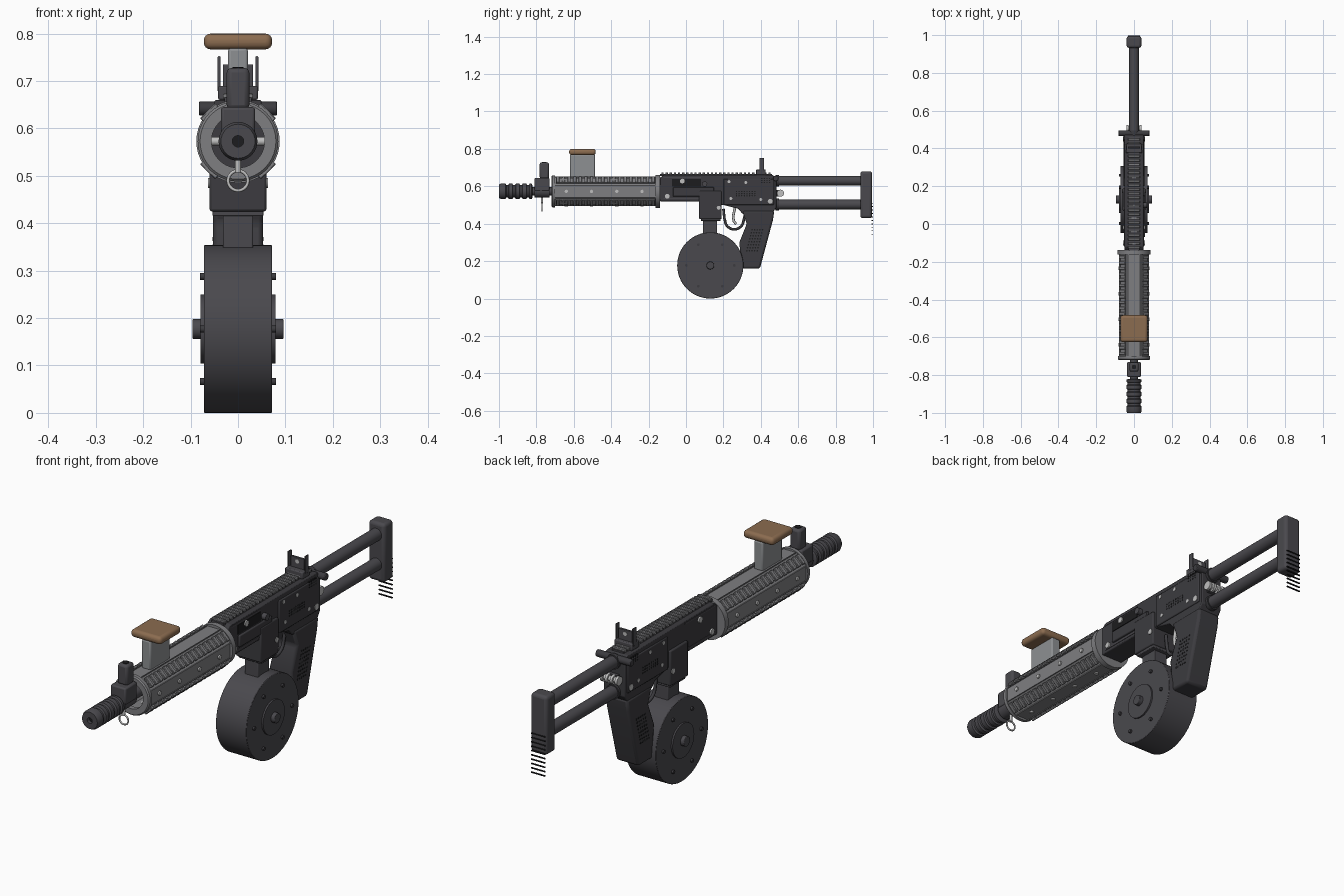
import bpy, bmesh, math
from mathutils import Matrix, Vector

if "Cube" in bpy.data.objects:
    bpy.data.objects.remove(bpy.data.objects["Cube"])


def material(name, r, g, b):
    m = bpy.data.materials.new(name)
    m.use_nodes = True
    m.diffuse_color = (r, g, b, 1)
    m.node_tree.nodes["Principled BSDF"].inputs["Base Color"].default_value = (r, g, b, 1)
    return m


DARK = material("dark gunmetal", .068, .066, .075)
BLACK = material("black steel", .045, .044, .05)
HOLE = material("bore black", .012, .012, .013)
GREY = material("grey metal", .21, .21, .22)
PALE = material("pale grey metal", .27, .28, .29)
SILVER = material("silver", .52, .52, .52)
WOOD = material("wood", .26, .15, .08)
AXIS = {"x": Matrix.Rotation(math.pi / 2, 4, "Y"),
        "y": Matrix.Rotation(-math.pi / 2, 4, "X"), "z": Matrix()}
BORE = .573


def finish(name, bm, mat, bevel=0, segments=2):
    bmesh.ops.recalc_face_normals(bm, faces=bm.faces)
    mesh = bpy.data.meshes.new(name)
    bm.to_mesh(mesh)
    bm.free()
    mesh.materials.append(mat)
    ob = bpy.data.objects.new(name, mesh)
    bpy.context.collection.objects.link(ob)
    if bevel:
        mod = ob.modifiers.new("Bevel", "BEVEL")
        mod.width, mod.segments = bevel, segments
    bpy.ops.object.select_all(action="DESELECT")
    ob.select_set(True)
    bpy.context.view_layer.objects.active = ob
    bpy.ops.object.shade_smooth_by_angle(angle=math.radians(35))
    return ob


def boxes(name, items, mat, bevel=0, segments=2):
    """Boxes given as (centre, size, roll about y round the bore)."""
    bm = bmesh.new()
    for c, s, roll in items:
        m = Matrix.Translation(c) @ Matrix.Diagonal((*s, 1))
        pivot = Matrix.Translation((0, 0, BORE))
        m = pivot @ Matrix.Rotation(roll, 4, "Y") @ pivot.inverted() @ m
        bmesh.ops.create_cube(bm, size=1, matrix=m)
    return finish(name, bm, mat, bevel, segments)


def box(name, x, y, z, mat, bevel=0, segments=2):
    """Box from its three ranges."""
    r = (x, y, z)
    return boxes(name, [([(a + b) / 2 for a, b in r], [b - a for a, b in r], 0)], mat, bevel, segments)


def rods(name, axis, centres, r, length, mat, sides=24, bevel=0):
    bm = bmesh.new()
    for c in centres:
        bmesh.ops.create_cone(bm, cap_ends=True, segments=sides, radius1=r, radius2=r, depth=length,
                              matrix=Matrix.Translation(c) @ AXIS[axis])
    return finish(name, bm, mat, bevel)


def prism(name, outline, half, mat, bevel=0):
    """Side outline in (y, z), extruded across x."""
    bm = bmesh.new()
    f = bm.faces.new([bm.verts.new((-half, y, z)) for y, z in outline])
    ext = bmesh.ops.extrude_face_region(bm, geom=[f])["geom"]
    bmesh.ops.translate(bm, vec=(2 * half, 0, 0), verts=[v for v in ext if isinstance(v, bmesh.types.BMVert)])
    return finish(name, bm, mat, bevel)


def lathe(name, profile, mat, sides=32, turn=0, z=BORE):
    """Closed (y, radius) profile turned about the bore axis."""
    bm = bmesh.new()
    rings = []
    for i in range(sides):
        a = turn + math.tau * i / sides
        rings.append([bm.verts.new((r * math.cos(a), y, z + r * math.sin(a))) for y, r in profile])
    n = len(profile)
    for i in range(sides):
        p, q = rings[i], rings[(i + 1) % sides]
        for j in range(n):
            bm.faces.new((p[j], p[(j + 1) % n], q[(j + 1) % n], q[j]))
    return finish(name, bm, mat)


def wire(name, points, r, mat, cyclic=False):
    cu = bpy.data.curves.new(name, "CURVE")
    cu.dimensions, cu.bevel_depth, cu.bevel_resolution = "3D", r, 2
    s = cu.splines.new("POLY")
    s.points.add(len(points) - 1)
    for p, c in zip(s.points, points):
        p.co = (*c, 1)
    s.use_cyclic_u = cyclic
    cu.materials.append(mat)
    bpy.context.collection.objects.link(bpy.data.objects.new(name, cu))


# Muzzle device with ribs, and barrel
profile = [(-1, .012), (-1, .036), (-.99, .041)]
for i in range(4):
    y = -.965 + i * .037
    profile += [(y, .041), (y + .004, .034), (y + .014, .034), (y + .018, .041)]
profile += [(-.825, .041), (-.82, .03), (-.82, .012)]
lathe("muzzle_brake", profile, DARK)
rods("bore", "y", [(0, -.9, BORE)], .0125, .17, HOLE)
rods("barrel", "y", [(0, -.45, BORE)], .022, .8, DARK)

# Front sight and pull ring
box("front_sight_block", (-.036, .036), (-.81, -.73), (.575, .645), DARK, .006)
rods("front_sight_collar", "y", [(0, -.77, BORE)], .034, .08, DARK)
box("front_sight_tower", (-.024, .024), (-.782, -.732), (.64, .728), DARK, .01)
rods("front_sight_hole", "z", [(0, -.757, .728)], .012, .004, HOLE)
wire("pull_ring", [(.021 * math.cos(i * math.tau / 24), -.77, .49 + .021 * math.sin(i * math.tau / 24))
                   for i in range(24)], .0035, SILVER, True)
rods("ring_pin", "z", [(0, -.77, .525)], .006, .035, SILVER)

# Eight-sided handguard with four diagonal toothed rails
k = 1 / math.cos(math.pi / 8)
lathe("handguard", [(-.71, .06 * k), (-.71, .076 * k), (-.15, .076 * k), (-.15, .06 * k)], GREY, 8, math.pi / 8)
lathe("handguard_front_ring", [(-.72, .056), (-.72, .08), (-.715, .085), (-.70, .085), (-.70, .056)], GREY, 40)
lathe("handguard_rear_ring", [(-.162, .03), (-.162, .088), (-.138, .088), (-.138, .03)], GREY, 40)
rods("handguard_back_wall", "y", [(0, -.55, BORE)], .065, .02, BLACK)
rolls = [math.radians(45 + 90 * i) for i in range(4)]
boxes("handguard_rails", [((0, -.43, BORE + .078), (.034, .53, .012), a) for a in rolls], GREY)
boxes("handguard_rail_teeth", [((0, -.685 + i * .03, BORE + .085), (.045, .017, .012), a)
                               for a in rolls for i in range(18)], GREY, .002, 1)
stations = [-.64, -.505, -.37, -.235]
rods("handguard_side_bolts", "x", [(0, y, BORE) for y in stations], .009, .164, SILVER, 12)
rods("handguard_bottom_bolts", "z", [(0, y, BORE - .07) for y in stations], .009, .022, SILVER, 12)
boxes("handguard_panel_edges", [((s * .031, -.43, BORE + .077), (.003, .54, .004), a)
                                for s in (-1, 1) for a in (0, math.pi / 2, math.pi, -math.pi / 2)], GREY)

# Upright wooden-topped grip
box("foregrip_post", (-.021, .021), (-.62, -.487), (.645, .77), PALE, .006)
box("foregrip_pad", (-.072, .072), (-.625, -.483), (.767, .8), WOOD, .014, 4)

# Receiver, its side plates and top rail
prism("receiver", [(-.14, .52), (-.14, .645), (-.12, .66), (.465, .66), (.485, .64), (.485, .49),
                   (.46, .455), (.3, .455), (.28, .48), (.2, .5), (.07, .52)], .05, BLACK, .004)
box("receiver_side_plates", (-.055, .055), (.2, .47), (.5, .64), BLACK, .004)
prism("magazine_well", [(.07, .425), (.07, .575), (.19, .575), (.19, .425)], .06, BLACK, .005)
prism("magazine_well_lip", [(.08, .415), (.08, .44), (.185, .44), (.185, .415)], .054, DARK, .003)
box("port_cover", (.045, .058), (-.07, .15), (.545, .595), BLACK, .004)
box("port_opening", (.049, .052), (-.075, .08), (.6, .64), HOLE)
rods("charging_stub", "x", [(.055, .1, .613)], .014, .03, DARK, 16)
boxes("side_ribs", [((0, -.02, z), (.104, .2, .006), 0) for z in (.535, .648)], DARK)
box("top_rail", (-.028, .028), (-.14, .46), (.655, .666), DARK)
boxes("top_rail_teeth", [((0, -.125 + i * .022, .668), (.064, .012, .014), 0) for i in range(27)], GREY, .002, 1)
rods("receiver_bolts", "x", [(0, -.1, .547), (0, .45, .52), (0, -.02, .628)], .013, .114, SILVER, 12)
rods("well_bolts", "x", [(0, .175, .485)], .011, .126, SILVER, 12)
rods("receiver_pins", "x", [(0, .23, .625), (0, .32, .62), (0, .4, .53), (0, .24, .535)], .008, .113, SILVER, 10)
rods("side_dimples", "x", [(0, y0 + i * .014, z0 + j * .011) for y0, z0, n in
     ((.27, .55, 8), (.405, .62, 4)) for i in range(n) for j in range(3)], .004, .1115, HOLE, 6)

# Rear sight
box("rear_sight_base", (-.042, .042), (.375, .425), (.66, .69), DARK, .004)
boxes("rear_sight_ears", [((s * .04, .405, .715), (.006, .024, .075), 0) for s in (-1, 1)], DARK, .002)
box("rear_sight_leaf", (-.032, .032), (.4, .41), (.685, .735), DARK, .002)
rods("rear_sight_aperture", "y", [(0, .405, .718)], .009, .013, SILVER, 16)

# Rear cross pins
rods("takedown_pin", "x", [(0, .48, .642)], .015, .165, BLACK, 16, .003)
rods("sling_pin", "x", [(0, .505, .563)], .011, .08, SILVER, 16)
rods("sling_pin_collars", "x", [(s * d, .505, .563) for s in (-1, 1) for d in (.012, .035)], .019, .011, SILVER, 16)
box("sling_pin_mount", (-.025, .025), (.47, .5), (.545, .58), DARK)

# Twin-tube stock and butt plate with slats
rods("stock_tubes", "y", [(0, .7, z) for z in (.63, .503)], .026, .5, DARK, 28)
rods("stock_tube_collars", "y", [(0, .487, z) for z in (.63, .503)], .031, .018, BLACK, 28)
box("butt_plate", (-.039, .039), (.932, .995), (.43, .68), DARK, .013, 3)
boxes("butt_slats", [((0, .996, .51 - i * .0185), (.066, .006, .004), 0) for i in range(10)], HOLE)

# Pistol grip with side texture, trigger and guard
prism("pistol_grip", [(.3, .47), (.472, .47), (.465, .42), (.395, .16), (.298, .16),
                      (.285, .3), (.325, .4)], .053, BLACK, .01)
rods("grip_dimples", "x", [(0, .325 + i * .014 + j * .004, .255 + j * .016) for i in range(5) for j in range(8)],
     .0045, .108, HOLE, 6)
arc = [math.pi + i * math.pi / 12 for i in range(13)]
wire("trigger_guard", [(0, .2, .48), (0, .205, .43)] + [(0, .258 + .05 * math.cos(a), .42 + .05 * math.sin(a))
                                                        for a in arc] + [(0, .32, .46)], .007, BLACK)
wire("trigger", [(0, .262, .485), (0, .252, .44), (0, .255, .415), (0, .268, .398)], .007, SILVER)

# Drum magazine
hub = Vector((0, .13, .177))
box("magazine_neck", (-.032, .032), (.09, .167), (.33, .43), DARK, .003)
rods("drum", "x", [hub], .177, .144, DARK, 64, .002)
rods("drum_face_plate", "x", [hub], .073, .158, DARK, 40)
rods("drum_knob", "x", [hub], .021, .192, DARK, 24, .002)
rods("drum_bolts", "x", [hub + Vector((0, .128 * math.cos(a), .128 * math.sin(a)))
                         for a in [i * math.pi / 3 for i in range(6)]], .0075, .16, BLACK, 12)
